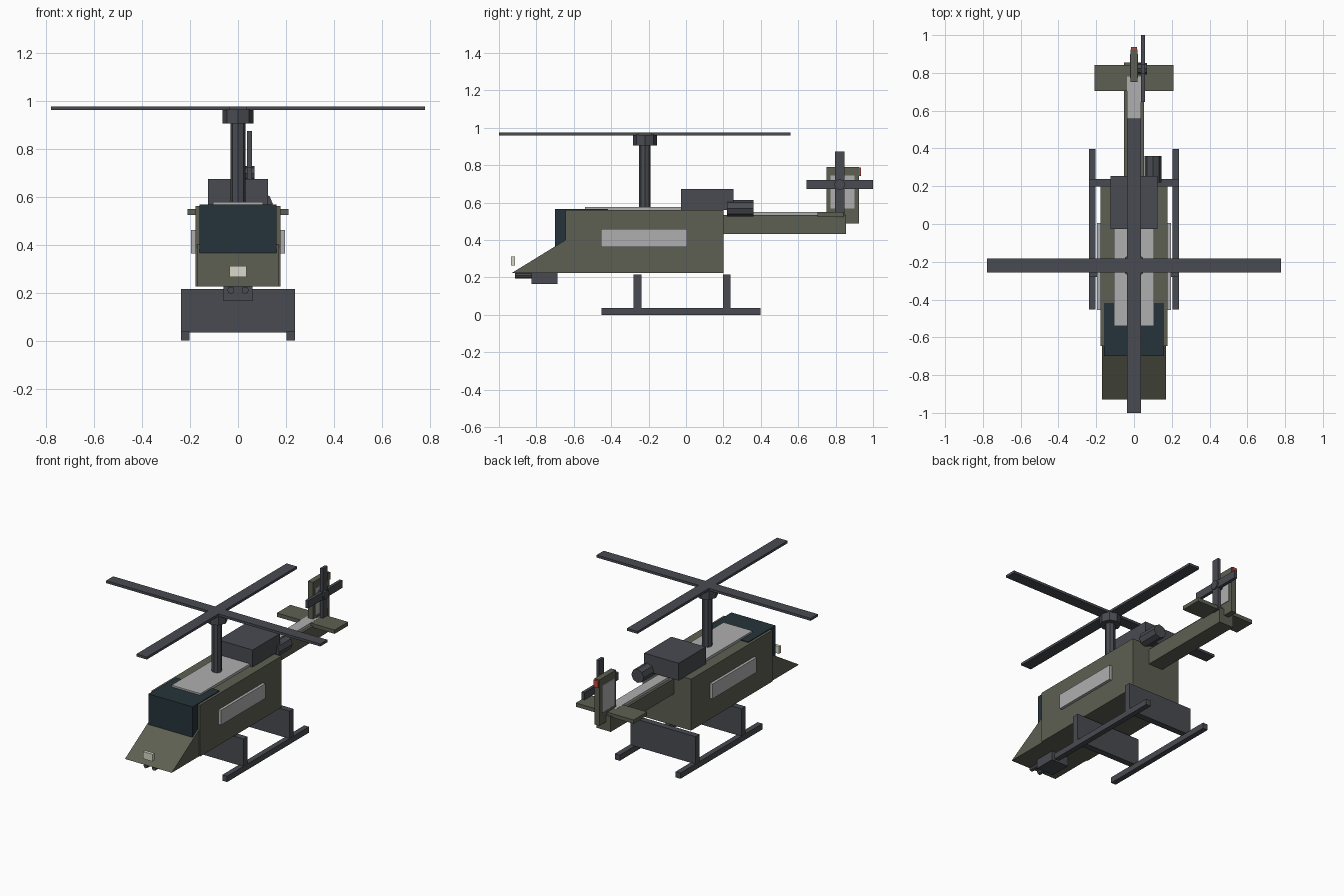
import bpy, bmesh
from math import pi
from mathutils import Matrix

if "Cube" in bpy.data.objects:
    bpy.data.objects.remove(bpy.data.objects["Cube"])


def material(name, rgb):
    m = bpy.data.materials.new(name)
    m.diffuse_color = (*rgb, 1)
    m.use_nodes = True
    m.node_tree.nodes["Principled BSDF"].inputs["Base Color"].default_value = m.diffuse_color
    return m


OLIVE = material("olive", (0.11, 0.115, 0.085))
DARK = material("dark_grey", (0.065, 0.07, 0.082))
GLASS = material("dark_glass", (0.019, 0.034, 0.043))
LIGHT = material("light_grey", (0.43, 0.43, 0.43))
CREAM = material("cream", (0.7, 0.69, 0.58))
RED = material("red", (0.5, 0.07, 0.05))


def finish(name, bm, mat):
    bmesh.ops.recalc_face_normals(bm, faces=bm.faces)
    me = bpy.data.meshes.new(name)
    bm.to_mesh(me)
    bm.free()
    me.materials.append(mat)
    ob = bpy.data.objects.new(name, me)
    bpy.context.collection.objects.link(ob)
    return ob


def box(name, x, y, z, mat):
    """Box from (min, max) ranges on each axis."""
    bm = bmesh.new()
    size = [b - a for a, b in (x, y, z)]
    mid = [(a + b) / 2 for a, b in (x, y, z)]
    bmesh.ops.create_cube(bm, size=1, matrix=Matrix.Translation(mid) @ Matrix.Diagonal((*size, 1)))
    return finish(name, bm, mat)


def cylinder(name, centre, r, length, axis, mat, sides=8):
    rot = {"X": Matrix.Rotation(pi / 2, 4, "Y"), "Y": Matrix.Rotation(pi / 2, 4, "X"),
           "Z": Matrix.Identity(4)}[axis]
    bm = bmesh.new()
    bmesh.ops.create_cone(bm, cap_ends=True, segments=sides, radius1=r, radius2=r, depth=length,
                          matrix=Matrix.Translation(centre) @ rot)
    return finish(name, bm, mat)


def sym(w):
    return (-w, w)


# Fuselage, canopy and panels
box("fuselage", sym(0.177), (-0.645, 0.2), (0.225, 0.562), OLIVE)
box("canopy", sym(0.16), (-0.70, -0.418), (0.365, 0.567), GLASS)
box("roof_panel", sym(0.105), (-0.54, 0.0), (0.555, 0.578), LIGHT)
for side, s in (("right", 1), ("left", -1)):
    box(side + "_side_panel", sorted((s * 0.165, s * 0.195)), (-0.455, 0.005), (0.363, 0.46), LIGHT)

# Wedge nose
bm = bmesh.new()
prof = [(-0.93, 0.225), (-0.645, 0.225), (-0.645, 0.40)]
face = bm.faces.new([bm.verts.new((-0.17, y, z)) for y, z in prof])
ext = bmesh.ops.extrude_face_region(bm, geom=[face])
bmesh.ops.translate(bm, vec=(0.34, 0, 0), verts=[v for v in ext["geom"] if isinstance(v, bmesh.types.BMVert)])
finish("nose", bm, OLIVE)

# Nose lamp, chin turret and barrels
box("nose_lamp", sym(0.035), (-0.936, -0.915), (0.265, 0.312), CREAM)
box("chin_turret", sym(0.061), (-0.825, -0.686), (0.165, 0.226), DARK)
for side, s in (("right", 1), ("left", -1)):
    cylinder(side + "_barrel", (s * 0.03, -0.85, 0.21), 0.015, 0.13, "Y", DARK)

# Engine and exhaust
box("engine_housing", sym(0.125), (-0.027, 0.255), (0.56, 0.674), DARK)
cylinder("exhaust", (0.1, 0.29, 0.57), 0.045, 0.14, "Y", DARK)

# Tail boom, stabiliser and fin
box("tail_boom", sym(0.052), (0.2, 0.855), (0.433, 0.533), OLIVE)
box("tail_boom_strip", sym(0.036), (0.23, 0.78), (0.53, 0.55), LIGHT)
box("stabiliser", sym(0.21), (0.703, 0.843), (0.524, 0.549), OLIVE)
box("tail_fin", sym(0.018), (0.752, 0.925), (0.49, 0.792), OLIVE)
box("tail_fin_panel", sym(0.022), (0.773, 0.9), (0.57, 0.745), LIGHT)
box("beacon", sym(0.016), (0.908, 0.936), (0.742, 0.788), RED)

# Tail rotor
cylinder("tail_rotor_hub", (0.043, 0.822, 0.697), 0.03, 0.05, "X", DARK)
box("tail_rotor_blade_level", (0.038, 0.058), (0.645, 1.0), (0.672, 0.722), DARK)
box("tail_rotor_blade_upright", (0.038, 0.058), (0.797, 0.847), (0.52, 0.874), DARK)

# Main rotor
cylinder("rotor_mast", (0, -0.22, 0.735), 0.031, 0.35, "Z", DARK)
cylinder("rotor_hub", (0, -0.22, 0.935), 0.064, 0.06, "Z", DARK)
box("rotor_blade_across", sym(0.778), (-0.257, -0.183), (0.96, 0.976), DARK)
box("rotor_blade_along", sym(0.038), (-1.0, 0.558), (0.96, 0.976), DARK)

# Skids and cross plates
for side, s in (("right", 1), ("left", -1)):
    box(side + "_skid", sorted((s * 0.203, s * 0.238)), (-0.453, 0.397), (0, 0.038), DARK)
for place, y in (("front", -0.28), ("rear", 0.198)):
    box(place + "_skid_plate", sym(0.237), (y, y + 0.041), (0.035, 0.216), DARK)
